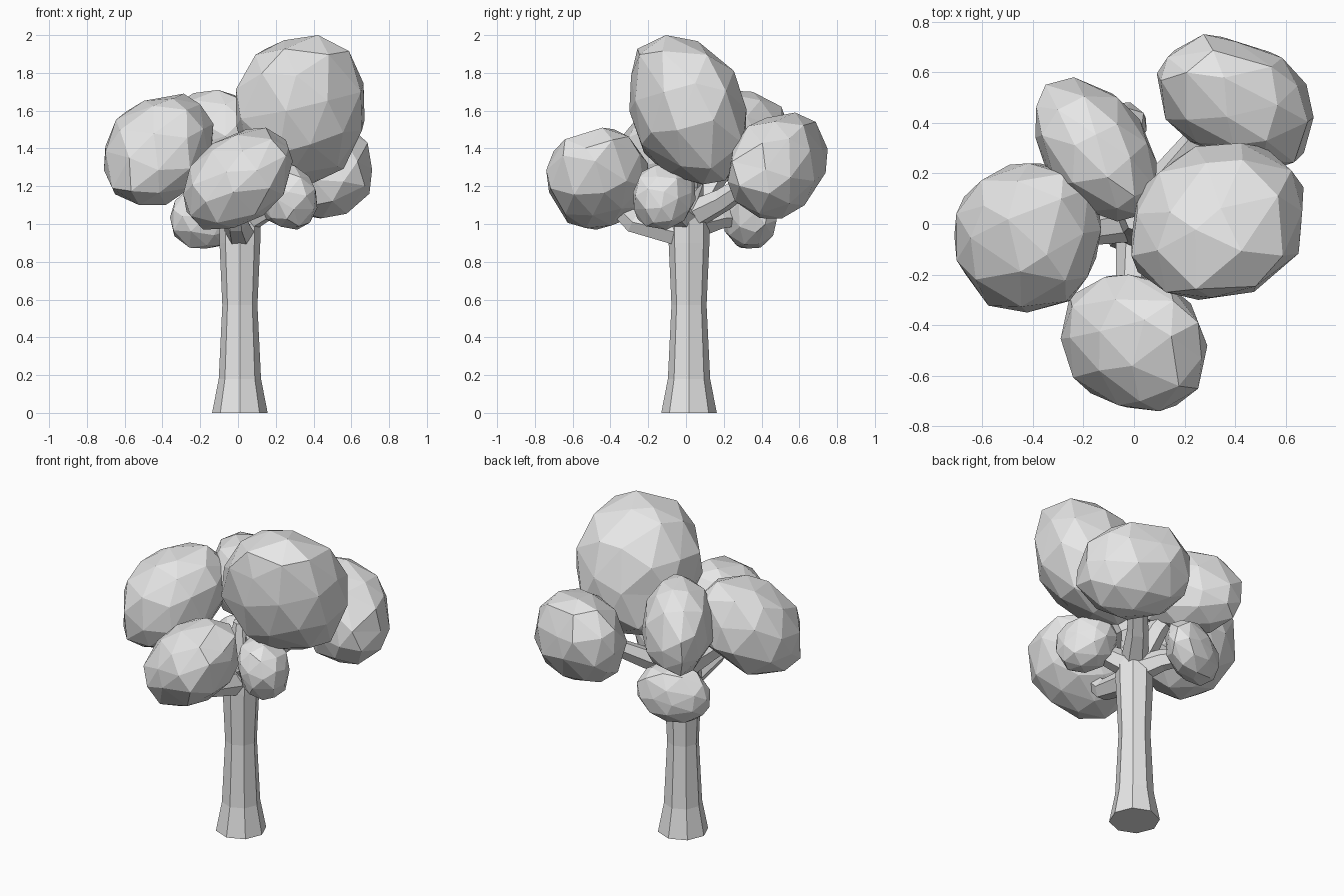
import bpy, bmesh, math, random
from mathutils import Vector

cube = bpy.data.objects.get("Cube")
if cube:
    bpy.data.objects.remove(cube, do_unlink=True)

GREY = (0.8, 0.8, 0.8, 1.0)
mat = bpy.data.materials.new("plain grey")
mat.use_nodes = True
mat.diffuse_color = GREY
mat.node_tree.nodes["Principled BSDF"].inputs["Base Color"].default_value = GREY


def add_object(name, bm):
    bmesh.ops.recalc_face_normals(bm, faces=bm.faces)
    mesh = bpy.data.meshes.new(name)
    bm.to_mesh(mesh)
    bm.free()
    mesh.materials.append(mat)
    obj = bpy.data.objects.new(name, mesh)
    bpy.context.collection.objects.link(obj)
    return obj


def tube(name, points, radii, sides):
    """Faceted tube along a path, capped at both ends."""
    bm = bmesh.new()
    pts = [Vector(p) for p in points]
    rings = []
    for i, (p, r) in enumerate(zip(pts, radii)):
        along = (pts[min(i + 1, len(pts) - 1)] - pts[max(i - 1, 0)]).normalized()
        ref = Vector((0, 1, 0)) if abs(along.z) > 0.9 else Vector((0, 0, 1))
        u = along.cross(ref).normalized()
        v = along.cross(u)
        angles = [math.tau * k / sides for k in range(sides)]
        rings.append([bm.verts.new(p + r * (math.cos(a) * u + math.sin(a) * v))
                      for a in angles])
    for a, b in zip(rings, rings[1:]):
        for k in range(sides):
            n = (k + 1) % sides
            bm.faces.new((a[k], a[n], b[n], b[k]))
    bm.faces.new(rings[0])
    bm.faces.new(rings[-1])
    return add_object(name, bm)


def leaf_clump(name, low, high, xy, xz, yz, seed):
    """Faceted plump egg, fitted to the box low..high; xy, xz, yz set the lean."""
    rng = random.Random(seed)
    bm = bmesh.new()
    bmesh.ops.create_icosphere(bm, subdivisions=2, radius=1)
    spin = Vector([rng.uniform(-1, 1) for _ in range(3)]).to_track_quat('Z', 'Y')
    b = math.sqrt(1 - xy * xy)
    c = (yz - xy * xz) / b
    d = math.sqrt(1 - xz * xz - c * c)
    plump = 2.35
    for v in bm.verts:
        p = spin @ v.co
        p += 0.11 * Vector([rng.uniform(-1, 1) for _ in range(3)])
        p /= sum(abs(t) ** plump for t in p) ** (1 / plump)
        p *= rng.uniform(0.97, 1.03)
        v.co = (p.x, xy * p.x + b * p.y, xz * p.x + c * p.y + d * p.z)
    for i in range(3):
        vals = [v.co[i] for v in bm.verts]
        lo, span = min(vals), max(vals) - min(vals)
        for v in bm.verts:
            v.co[i] = low[i] + (v.co[i] - lo) / span * (high[i] - low[i])
    # Merge nearly flat neighbours into larger facets
    bmesh.ops.dissolve_limit(bm, angle_limit=math.radians(8),
                             verts=bm.verts, edges=bm.edges)
    return add_object(name, bm)


# Trunk: flared octagonal column that narrows above the fork
trunk_profile = [(0, .147), (.18, .112), (.57, .093), (.9, .108),
                 (1.05, .11), (1.14, .075), (1.32, .045)]
tube("trunk", [(.01, .016, z) for z, r in trunk_profile],
     [r for z, r in trunk_profile], 8)

# Branches: tapered limbs running into each leaf clump
branches = {
    "front_branch": [(.01, -.02, .95), (-.01, -.28, 1.01), (-.02, -.45, 1.18)],
    "back_left_branch": [(.03, .04, 1.05), (.14, .2, 1.13), (.32, .42, 1.28)],
    "low_back_branch": [(0, .05, 1.0), (-.07, .17, 1.03), (-.18, .32, 1.04)],
    "right_branch": [(0, .01, 1.04), (-.16, -.02, 1.17), (-.38, -.05, 1.35)],
    "top_branch": [(.02, .02, 1.05), (.1, .03, 1.22), (.3, .02, 1.5)],
    "back_right_branch": [(0, .04, 1.05), (-.05, .15, 1.24), (-.13, .3, 1.42)],
    "low_left_branch": [(.03, .01, 1.02), (.15, -.06, 1.08), (.27, -.11, 1.15)],
}
for name, path in branches.items():
    tube(name, path, (.08, .063, .045), 6)

# Leaf clumps
leaf_clump("top_leaves", (-.01, -.30, 1.21), (.67, .32, 2.0), .1, .06, -.25, 1)
leaf_clump("right_leaves", (-.71, -.35, 1.1), (-.13, .24, 1.69), .05, .22, .2, 2)
leaf_clump("front_leaves", (-.29, -.74, .97), (.29, -.2, 1.51), -.12, .32, .03, 3)
leaf_clump("back_left_leaves", (.09, .22, 1.03), (.71, .75, 1.59), -.3, -.1, .15, 4)
leaf_clump("back_right_leaves", (-.39, .01, 1.21), (.09, .58, 1.71), -.4, .05, -.12, 5)
leaf_clump("low_back_leaves", (-.36, .2, .87), (.05, .48, 1.2), .35, .1, 0, 6)
leaf_clump("low_left_leaves", (.1, -.28, .97), (.42, .05, 1.32), -.15, -.15, .1, 7)
